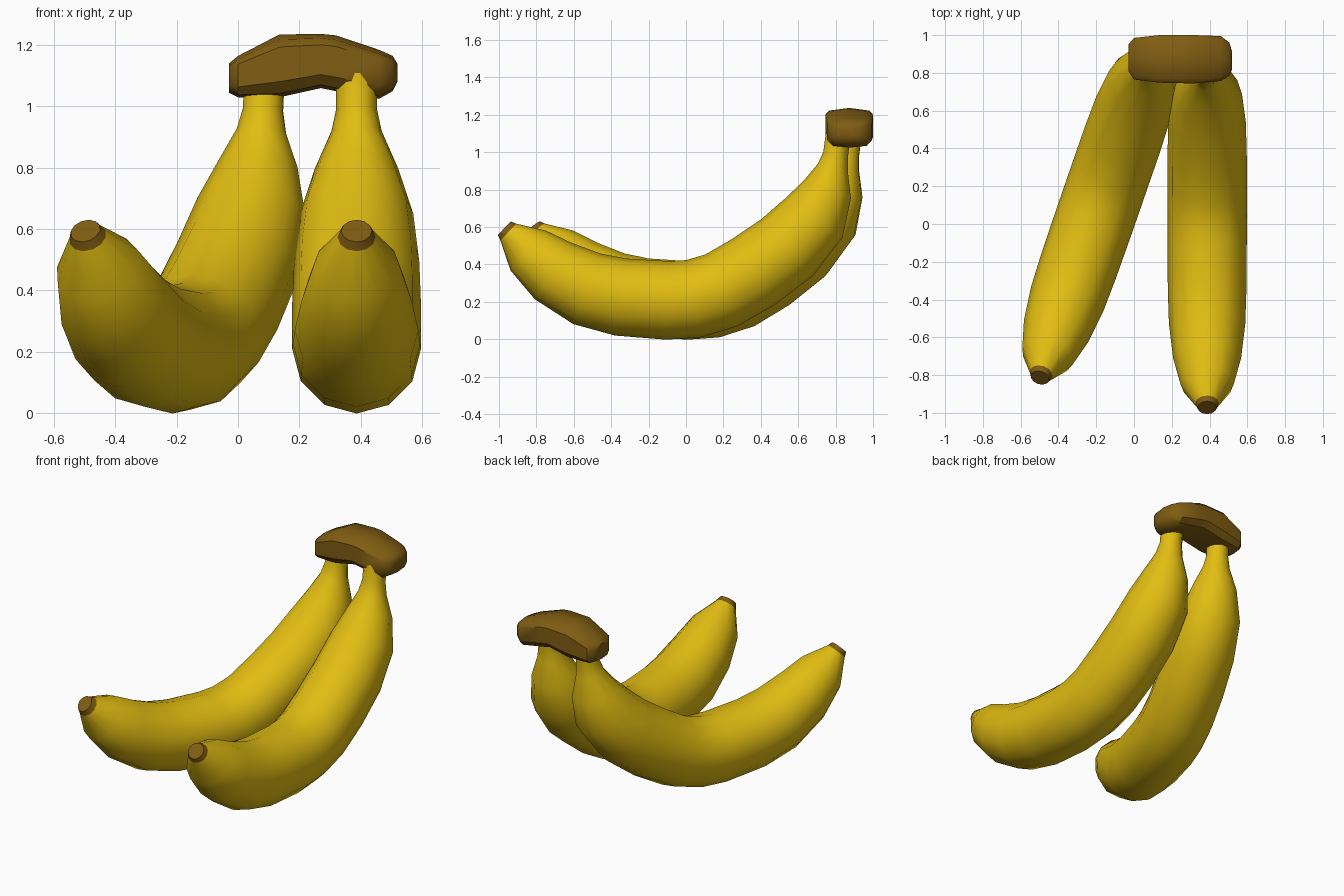
import bpy, bmesh, math
from mathutils import Vector, Matrix

if "Cube" in bpy.data.objects:
    bpy.data.objects.remove(bpy.data.objects["Cube"])


def material(name, rgb):
    m = bpy.data.materials.new(name)
    m.diffuse_color = (*rgb, 1)
    m.use_nodes = True
    m.node_tree.nodes["Principled BSDF"].inputs["Base Color"].default_value = m.diffuse_color
    return m


YELLOW = material("banana yellow", (0.76, 0.51, 0.006))
BROWN = material("stem brown", (0.215, 0.108, 0.006))


def loft(name, rings, mats, brown_rings=0, angle=40):
    """Skin a list of point rings, capping both ends."""
    bm = bmesh.new()
    loops = [[bm.verts.new(p) for p in r] for r in rings]
    n = len(loops[0])
    for i, (a, b) in enumerate(zip(loops, loops[1:])):
        for k in range(n):
            f = bm.faces.new((a[k], a[(k + 1) % n], b[(k + 1) % n], b[k]))
            f.material_index = 1 if i < brown_rings else 0
    bm.faces.new(loops[0]).material_index = 1 if brown_rings else 0
    bm.faces.new(loops[-1])
    bmesh.ops.recalc_face_normals(bm, faces=bm.faces)
    me = bpy.data.meshes.new(name)
    bm.to_mesh(me)
    bm.free()
    for m in mats:
        me.materials.append(m)
    ob = bpy.data.objects.new(name, me)
    bpy.context.collection.objects.link(ob)
    bpy.ops.object.select_all(action='DESELECT')
    ob.select_set(True)
    bpy.context.view_layer.objects.active = ob
    bpy.ops.object.shade_smooth_by_angle(angle=math.radians(angle))
    return ob


# Banana centre line: y, z, radius from blossom tip to stem
PATH = [(-0.972, 0.594, 0.050), (-0.95, 0.573, 0.062), (-0.845, 0.475, 0.142),
        (-0.71, 0.365, 0.18), (-0.53, 0.27, 0.202), (-0.35, 0.226, 0.208),
        (-0.10, 0.208, 0.21), (0.04, 0.217, 0.21), (0.19, 0.262, 0.21),
        (0.36, 0.36, 0.21), (0.54, 0.49, 0.205), (0.685, 0.65, 0.185),
        (0.755, 0.80, 0.135), (0.785, 0.92, 0.082), (0.80, 0.99, 0.067),
        (0.815, 1.10, 0.067)]
STEM_Y = 0.81
SIDES = 12


def banana(name, x, y, turn):
    place = Matrix.Translation((x, y, 0)) @ Matrix.Rotation(math.radians(turn), 4, 'Z')
    rings = []
    for i, (py, pz, r) in enumerate(PATH):
        a, b = PATH[max(i - 1, 0)], PATH[min(i + 1, len(PATH) - 1)]
        t = Vector((0, b[0] - a[0], b[1] - a[1])).normalized()
        side = Vector((1, 0, 0))
        up = side.cross(t)
        c = Vector((0, py - STEM_Y, pz))
        rings.append([place @ (c + r * (side * math.cos(q) + up * math.sin(q)))
                      for q in (2 * math.pi * k / SIDES for k in range(SIDES))])
    return loft(name, rings, (YELLOW, BROWN), brown_rings=1)


banana("right_banana", 0.387, STEM_Y, 0)
banana("left_banana", 0.085, 0.87, -19.1)

# Woody crown joining both stems: x, y range, z range per section
CROWN = [(-0.03, 0.81, 0.95, 1.045, 1.14), (0.0, 0.765, 0.985, 1.03, 1.165),
         (0.135, 0.748, 1.0, 1.03, 1.235), (0.27, 0.745, 1.0, 1.06, 1.237),
         (0.32, 0.745, 1.0, 1.05, 1.232), (0.46, 0.757, 0.995, 1.025, 1.185),
         (0.505, 0.785, 0.96, 1.05, 1.165), (0.52, 0.82, 0.91, 1.08, 1.14)]
SECTION = [(0, 0.25), (0, 0.8), (0.08, 0.92), (0.5, 1), (0.92, 0.92),
           (1, 0.8), (1, 0.25), (0.88, 0.06), (0.5, 0), (0.12, 0.06)]
loft("crown", [[(x, y0 + u * (y1 - y0), z0 + v * (z1 - z0)) for u, v in SECTION]
               for x, y0, y1, z0, z1 in CROWN], (BROWN,))
